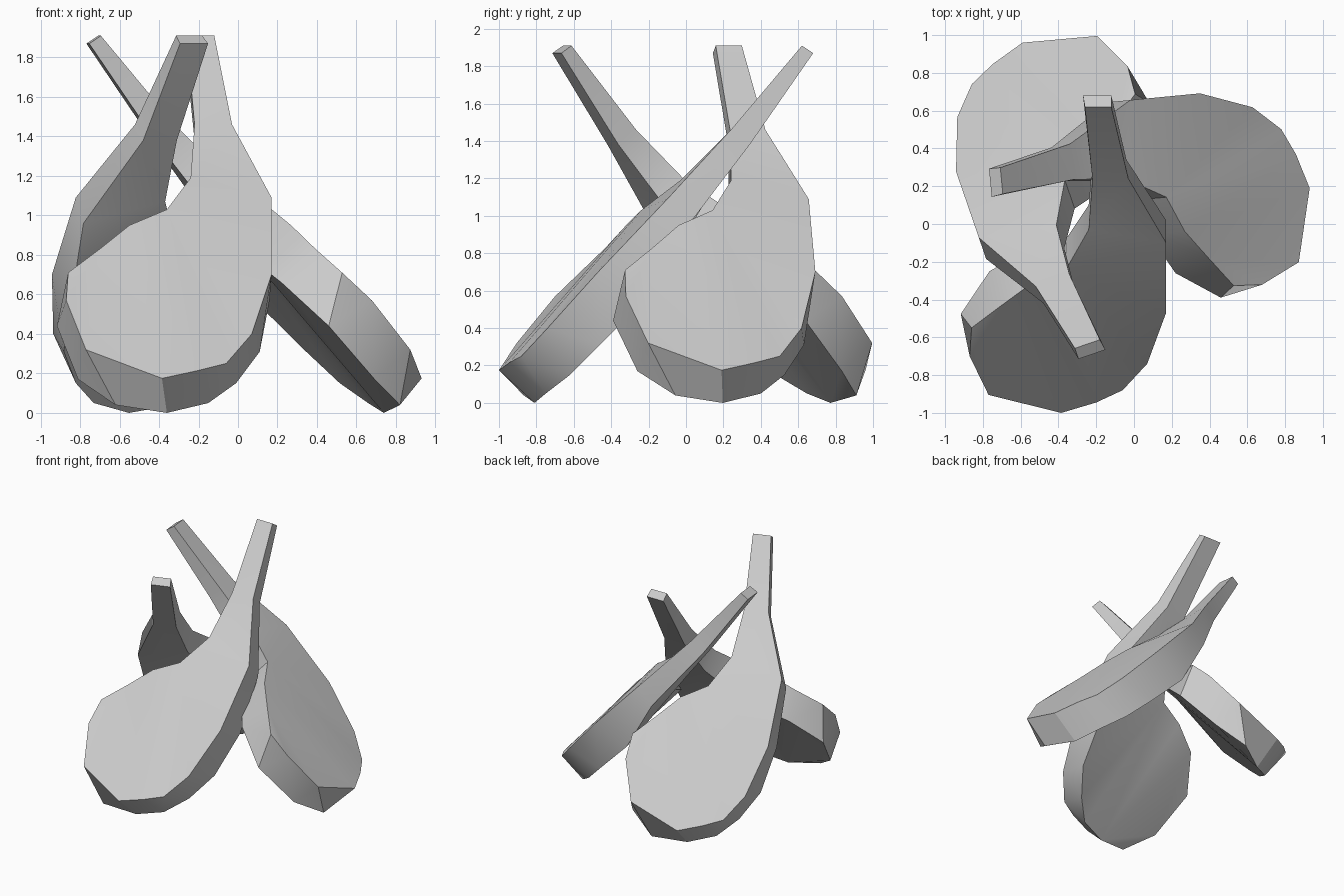
import bpy, bmesh
from math import radians
from mathutils import Matrix, Vector

if "Cube" in bpy.data.objects:
    bpy.data.objects.remove(bpy.data.objects["Cube"])

# Paddle outline: matching points on the upper face and the lower face
UPPER = [(-.12, .62, 1.91), (-.03, .24, 1.46), (.17, -.10, 1.09), (.17, -.47, .70),
         (.07, -.74, .40), (-.06, -.88, .25), (-.20, -.945, .215), (-.385, -1.0, .175),
         (-.77, -.905, .32), (-.87, -.70, .57), (-.86, -.55, .71), (-.70, -.43, .83),
         (-.55, -.32, .95), (-.36, -.24, 1.03), (-.24, -.03, 1.19), (-.22, .24, 1.46),
         (-.26, .62, 1.91)]
LOWER = [(-.12, .68, 1.87), (-.04, .34, 1.38), (.17, .02, .96), (.16, -.20, .57),
         (.11, -.46, .31), (-.01, -.62, .15), (-.15, -.75, .05), (-.36, -.81, .0),
         (-.62, -.867, .04), (-.81, -.72, .17), (-.917, -.476, .44), (-.765, -.25, .66),
         (-.55, -.13, .77), (-.36, -.08, .86), (-.24, .10, 1.07), (-.22, .34, 1.38),
         (-.27, .68, 1.87)]
PIVOT = Vector((-.385, -1.0, 0))


def paddle(name, toe, angle):
    """One leaning paddle, turned about its toe and moved to a new toe position."""
    bm = bmesh.new()
    top = [bm.verts.new(p) for p in UPPER]
    low = [bm.verts.new(p) for p in LOWER]
    n = len(top)
    # side walls
    for i in range(n):
        j = (i + 1) % n
        bm.faces.new((top[i], top[j], low[j], low[i]))
    # broad faces, filled in a concave-safe way
    caps = [bm.faces.new(top), bm.faces.new(low[::-1])]
    bmesh.ops.triangulate(bm, faces=caps)
    bmesh.ops.recalc_face_normals(bm, faces=bm.faces)
    place = (Matrix.Translation((*toe, 0)) @ Matrix.Rotation(radians(angle), 4, 'Z')
             @ Matrix.Translation(-PIVOT))
    bm.transform(place)
    mesh = bpy.data.meshes.new(name)
    bm.to_mesh(mesh)
    bm.free()
    obj = bpy.data.objects.new(name, mesh)
    bpy.context.collection.objects.link(obj)
    bpy.ops.object.select_all(action='DESELECT')
    obj.select_set(True)
    bpy.context.view_layer.objects.active = obj
    bpy.ops.object.shade_smooth_by_angle(angle=radians(25))


# three identical paddles propped against each other
paddle("front_paddle", (-.385, -1.0), 0)
paddle("right_paddle", (.93, .19), 95.5)
paddle("back_paddle", (-.59, .96), 199)
